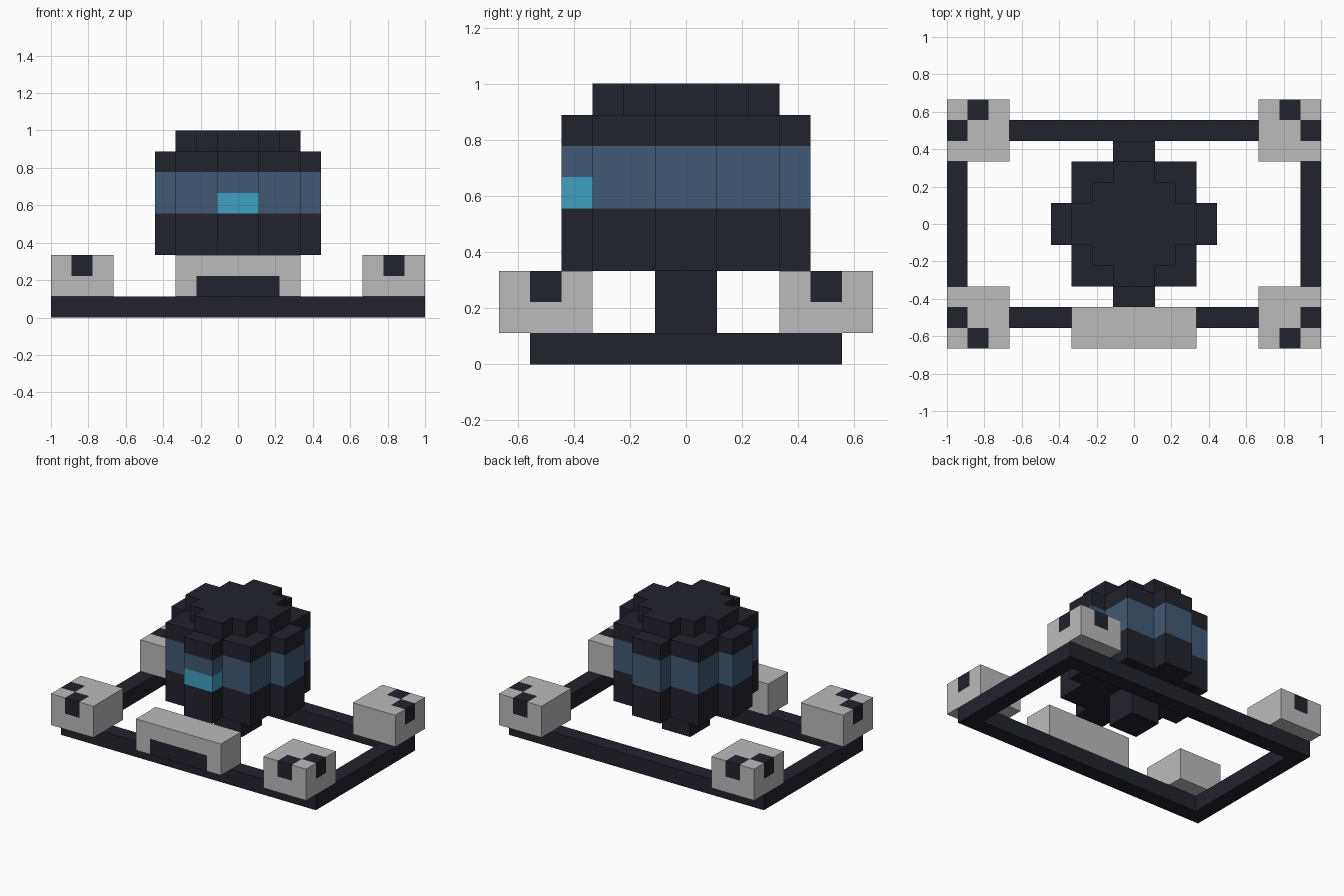
import bpy, bmesh
from mathutils import Vector

U = 1 / 9  # edge of one building cell; all sizes below are in cells

cube = bpy.data.objects.get("Cube")
if cube:
    bpy.data.objects.remove(cube, do_unlink=True)


def material(name, rgb):
    lin = [((c / 255 + 0.055) / 1.055) ** 2.4 for c in rgb]
    m = bpy.data.materials.new(name)
    m.use_nodes = True
    m.diffuse_color = (*lin, 1)
    m.node_tree.nodes["Principled BSDF"].inputs["Base Color"].default_value = (*lin, 1)
    return m


DARK = material("dark navy", (34, 34, 44))
GREY = material("light grey", (187, 187, 188))
BLUE = material("slate blue", (66, 89, 117))
CYAN = material("cyan light", (64, 160, 192))


def finish(name, bm, mats, rule=None):
    """Colour faces by their centre, scale cells to units and link the object."""
    bmesh.ops.recalc_face_normals(bm, faces=bm.faces)
    for f in bm.faces:
        f.material_index = rule(f.calc_center_median()) if rule else 0
    bmesh.ops.scale(bm, vec=(U, U, U), verts=bm.verts)
    mesh = bpy.data.meshes.new(name)
    bm.to_mesh(mesh)
    bm.free()
    for m in mats:
        mesh.materials.append(m)
    obj = bpy.data.objects.new(name, mesh)
    bpy.context.collection.objects.link(obj)


def box(name, lo, hi, mats, rule=None):
    """Box from lo to hi; with a colour rule it is cut along the cell planes."""
    bm = bmesh.new()
    bmesh.ops.create_cube(bm, size=1)
    for v in bm.verts:
        v.co = [(a + b) / 2 + c * (b - a) for a, b, c in zip(lo, hi, v.co)]
    if rule:
        for axis in range(3):
            normal = Vector([float(i == axis) for i in range(3)])
            for k in range(lo[axis] + 1, hi[axis]):
                bmesh.ops.bisect_plane(bm, geom=bm.verts[:] + bm.edges[:] + bm.faces[:],
                                       plane_co=normal * k, plane_no=normal)
    finish(name, bm, mats, rule)


def stepped_prism(name, quarter, levels, mats, rule=None):
    """Mirror a quarter outline into a full one and stack it through levels."""
    outline = []
    for sx, sy in ((1, 1), (-1, 1), (-1, -1), (1, -1)):
        pts = [(x * sx, y * sy) for x, y in quarter]
        outline += pts if sx * sy > 0 else pts[::-1]
    bm = bmesh.new()
    rings = [[bm.verts.new((x, y, z)) for x, y in outline] for z in levels]
    bm.faces.new(rings[0])
    bm.faces.new(rings[-1])
    n = len(outline)
    for a, b in zip(rings, rings[1:]):
        for i in range(n):
            j = (i + 1) % n
            bm.faces.new((a[i], a[j], b[j], b[i]))
    finish(name, bm, mats, rule)


# Rectangular base frame
bm = bmesh.new()
loops = [[bm.verts.new((x * sx, y * sy, z)) for sx, sy in ((1, 1), (-1, 1), (-1, -1), (1, -1))]
         for x, y, z in ((9, 5, 0), (9, 5, 1), (8, 4, 1), (8, 4, 0))]
for k in range(4):
    a, b = loops[k], loops[(k + 1) % 4]
    for i in range(4):
        j = (i + 1) % 4
        bm.faces.new((a[i], a[j], b[j], b[i]))
finish("base_frame", bm, [DARK])


# Corner blocks with two dark patches each
def corner_rule(c):
    x, y = abs(c.x), abs(c.y)
    return int(c.z > 2 and ((7 < x < 8 and y > 5) or (x > 8 and 4 < y < 5)))


for end, sy in (("front", -1), ("back", 1)):
    for side, sx in (("left", 1), ("right", -1)):
        xs, ys = sorted((6 * sx, 9 * sx)), sorted((3 * sy, 6 * sy))
        box(f"{end}_{side}_corner_block", (xs[0], ys[0], 1), (xs[1], ys[1], 3),
            [GREY, DARK], corner_rule)

# Front block with a dark lower panel
box("front_block", (-3, -6, 1), (3, -4, 3), [GREY, DARK],
    lambda c: int(c.z < 2 and abs(c.x) < 2 and c.y < -5))

# Centre stem under the body
box("stem", (-1, -1, 1), (1, 1, 3), [DARK])


# Body with a blue band and a small front light
def body_rule(c):
    if not 5 < c.z < 7 or abs(c.x) + abs(c.y) < 1:
        return 0
    return 2 if c.z < 6 and c.y < -3.2 else 1


stepped_prism("body", [(4, 1), (3, 1), (3, 3), (1, 3), (1, 4)],
              (3, 5, 6, 7, 8), [DARK, BLUE, CYAN], body_rule)

# Cap on the body
stepped_prism("cap", [(3, 1), (2, 1), (2, 2), (1, 2), (1, 3)], (8, 9), [DARK])
